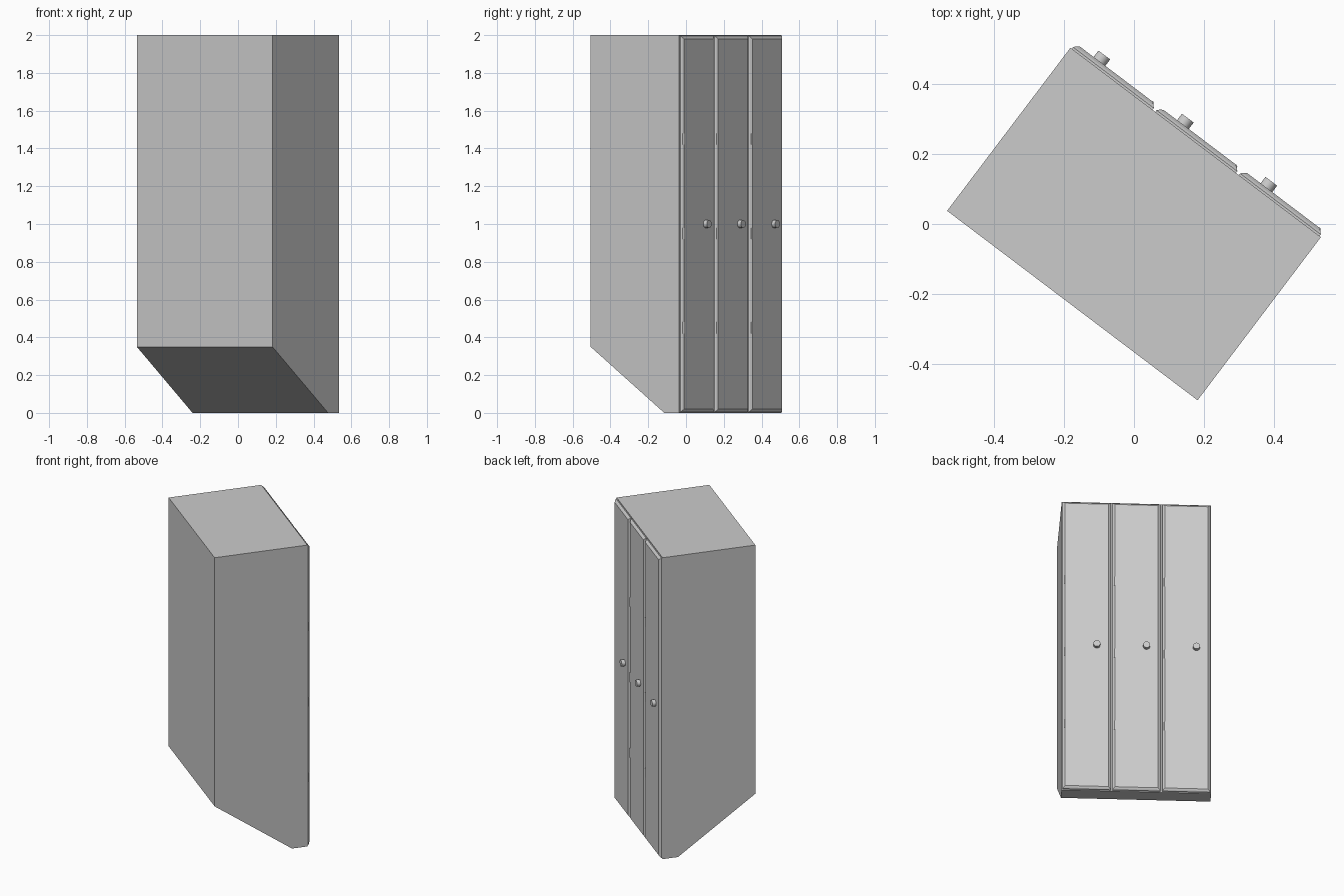
import bpy, bmesh, math
from mathutils import Matrix

if "Cube" in bpy.data.objects:
    bpy.data.objects.remove(bpy.data.objects["Cube"])

TURN = Matrix.Rotation(math.radians(-37.1), 4, 'Z')  # cabinet stands turned
HW, HD = 0.45, 0.293                                 # half width, half depth


def loft(name, rings):
    """Closed solid through rings of equal point count."""
    bm = bmesh.new()
    vs = [[bm.verts.new(p) for p in r] for r in rings]
    n = len(rings[0])
    for a, b in zip(vs, vs[1:]):
        for i in range(n):
            j = (i + 1) % n
            bm.faces.new((a[i], a[j], b[j], b[i]))
    bm.faces.new(vs[0])
    bm.faces.new(vs[-1])
    bmesh.ops.recalc_face_normals(bm, faces=bm.faces)
    me = bpy.data.meshes.new(name)
    bm.to_mesh(me)
    bm.free()
    ob = bpy.data.objects.new(name, me)
    bpy.context.collection.objects.link(ob)
    ob.matrix_world = TURN
    return ob


def rect(x0, x1, z0, z1, y):
    return [(x0, y, z0), (x1, y, z0), (x1, y, z1), (x0, y, z1)]


def rod(name, loc, r, h, axis, sides):
    bpy.ops.mesh.primitive_cylinder_add(vertices=sides, radius=r, depth=h)
    ob = bpy.context.object
    ob.name = name
    bpy.ops.object.shade_smooth_by_angle(angle=math.radians(35))
    rot = Matrix.Rotation(math.pi / 2, 4, 'X') if axis == 'Y' else Matrix()
    ob.matrix_world = TURN @ Matrix.Translation(loc) @ rot
    return ob


# Cabinet body: side profile with sloped underside, extruded across the width
profile = [(-HD, 2), (-HD, 0.35), (0.196, 0), (HD, 0), (HD, 2)]
loft("cabinet_body", [[(x, y, z) for y, z in profile] for x in (-HW, HW)])

# Three doors with stepped, bevelled edges, each with a knob and hinges
for i in range(3):
    c = (i - 1) * 0.3
    steps = [(0.005, HD - 0.001), (0.005, 0.299), (0.010, 0.305), (0.020, 0.312)]
    loft(f"door_{i + 1}", [rect(c - 0.15 + d, c + 0.15 - d, d, 2 - d, y)
                           for d, y in steps])
    rod(f"knob_{i + 1}", (c - 0.06, 0.322, 1), 0.021, 0.026, 'Y', 24)
    for k, z in enumerate((0.45, 0.95, 1.45)):
        rod(f"hinge_{i + 1}_{k + 1}", (c + 0.132, 0.308, z), 0.005, 0.06, 'Z', 12)
